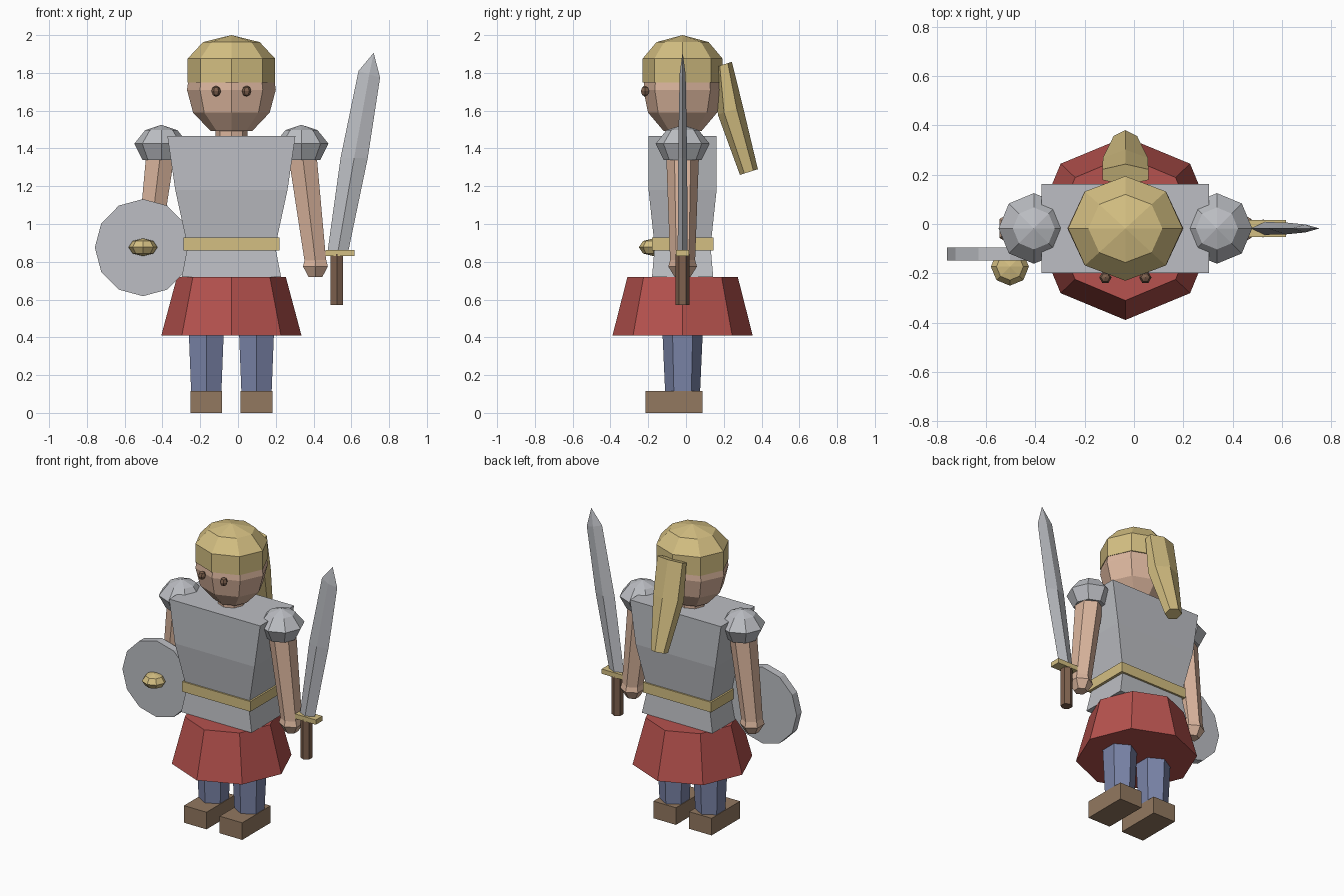
import bpy, bmesh
from math import sin, cos, pi, sqrt
from mathutils import Vector

if "Cube" in bpy.data.objects:
    bpy.data.objects.remove(bpy.data.objects["Cube"])

CX, CY = -0.035, -0.018      # body axis
X, Y, Z = Vector((1, 0, 0)), Vector((0, 1, 0)), Vector((0, 0, 1))


def material(name, rgb):
    lin = [((c / 255 + 0.055) / 1.055) ** 2.4 for c in rgb] + [1]
    m = bpy.data.materials.new(name)
    m.use_nodes = True
    m.diffuse_color = lin
    m.node_tree.nodes["Principled BSDF"].inputs["Base Color"].default_value = lin
    return m


STEEL = material("steel", (188, 190, 195))
GOLD = material("gold", (212, 191, 130))
RED = material("red cloth", (182, 82, 78))
SKIN = material("skin", (220, 182, 158))
BLUE = material("blue cloth", (122, 132, 168))
LEATHER = material("boot leather", (146, 120, 96))
WOOD = material("dark wood", (126, 97, 78))


def ring(center, u, v, n=8, phase=0.0):
    """Polygon of n points around a centre, spanned by half-axes u and v."""
    return [Vector(center) + u * cos(phase + 2 * pi * i / n) + v * sin(phase + 2 * pi * i / n)
            for i in range(n)]


def loft(name, mat, rings):
    """Skin a stack of rings and close both ends."""
    bm = bmesh.new()
    rows = [[bm.verts.new(p) for p in r] for r in rings]
    n = len(rows[0])
    for a, b in zip(rows, rows[1:]):
        for i in range(n):
            j = (i + 1) % n
            bm.faces.new((a[i], a[j], b[j], b[i]))
    bm.faces.new(rows[0])
    bm.faces.new(rows[-1])
    bmesh.ops.remove_doubles(bm, verts=bm.verts, dist=0.0005)
    bmesh.ops.recalc_face_normals(bm, faces=bm.faces)
    me = bpy.data.meshes.new(name)
    bm.to_mesh(me)
    bm.free()
    me.materials.append(mat)
    ob = bpy.data.objects.new(name, me)
    bpy.context.scene.collection.objects.link(ob)
    return ob


def stack(name, mat, x, y, levels, n=8, phase=0.0):
    """Upright part from (z, radius x, radius y) levels."""
    return loft(name, mat, [ring((x, y, z), X * rx, Y * ry, n, phase) for z, rx, ry in levels])


def block(name, mat, x, y, levels):
    """Upright rectangular part from (z, half width, half depth) levels."""
    k = sqrt(2)
    return stack(name, mat, x, y, [(z, a * k, b * k) for z, a, b in levels], 4, pi / 4)


def ball(name, mat, center, rx, ry, rz, n=8, rows=4):
    c = Vector(center)
    return loft(name, mat, [ring(c - Z * rz * cos(pi * i / rows),
                                 X * rx * max(sin(pi * i / rows), 1e-4),
                                 Y * ry * max(sin(pi * i / rows), 1e-4), n)
                            for i in range(rows + 1)])


# Torso, belt, skirt, neck
block("torso", STEEL, CX, CY, [(0.72, 0.263, 0.162), (0.88, 0.232, 0.148),
                               (1.18, 0.297, 0.18), (1.467, 0.339, 0.18)])
block("belt", GOLD, CX, CY, [(0.86, 0.254, 0.163), (0.928, 0.254, 0.163)])
stack("skirt", RED, CX, CY, [(0.41, 0.371, 0.371), (0.72, 0.288, 0.292)])
stack("neck", SKIN, CX, CY, [(1.42, 0.085, 0.085), (1.56, 0.085, 0.085)])

# Head and helmet
stack("head", SKIN, CX, CY, [(1.492, 0.11, 0.1), (1.59, 0.203, 0.183),
                             (1.71, 0.235, 0.208), (1.78, 0.225, 0.2)])
stack("helmet", GOLD, CX, CY, [(1.75, 0.232, 0.212), (1.875, 0.232, 0.212),
                               (1.963, 0.15, 0.138), (2.0, 0.0001, 0.0001)])

# Plume hanging behind the helmet, with a ridge down its back
across = Vector((0, 0.95, 0.3))
loft("plume", GOLD, [ring((CX, y, z), X * w, across * d, 6, pi / 6) for y, z, w, d in
                     ((0.2, 1.845, 0.108, 0.045), (0.235, 1.6, 0.105, 0.07),
                      (0.333, 1.275, 0.055, 0.05))])

# Paired parts
for side, s in (("left", 1), ("right", -1)):
    ball(side + "_eye", WOOD, (CX + s * 0.081, -0.217, 1.703), 0.025, 0.025, 0.029, 6)
    stack(side + "_shoulder_guard", STEEL, CX + s * 0.371, CY,
          [(1.34, 0.1, 0.1), (1.425, 0.143, 0.143), (1.497, 0.085, 0.085),
           (1.525, 0.0001, 0.0001)])
    loft(side + "_arm", SKIN, [ring((CX + s * dx, CY, z), X * r, Y * r, 6, pi / 6)
                               for dx, z, r in ((0.372, 1.4, 0.088), (0.445, 0.8, 0.066))])
    stack(side + "_hand", SKIN, CX + s * 0.445, CY,
          [(0.72, 0.042, 0.042), (0.775, 0.076, 0.076), (0.83, 0.06, 0.06)], 6, pi / 6)
    stack(side + "_leg", BLUE, CX + s * 0.133, CY,
          [(0.1, 0.092, 0.092), (0.7, 0.119, 0.119)], 6, pi / 6)
    block(side + "_boot", LEATHER, CX + s * 0.133, -0.064,
          [(0, 0.084, 0.151), (0.115, 0.084, 0.151)])

# Shield with boss
loft("shield", STEEL, [ring((-0.503, y, 0.875), X * 0.255, Z * 0.257, 12)
                       for y in (-0.148, -0.095)])
ball("shield_boss", GOLD, (-0.503, -0.173, 0.877), 0.077, 0.077, 0.047)

# Sword: grip, guard and a gently curved diamond-section blade
stack("sword_grip", WOOD, 0.523, CY, [(0.572, 0.037, 0.037), (0.84, 0.037, 0.037)], 6, pi / 6)
block("sword_guard", GOLD, 0.54, CY, [(0.83, 0.077, 0.035), (0.862, 0.077, 0.035)])
blade = []
for left, lz, right, rz, t in ((0.475, 0.86, 0.585, 0.86, 0.026), (0.543, 1.35, 0.687, 1.35, 0.024),
                               (0.638, 1.81, 0.752, 1.775, 0.016), (0.717, 1.905, 0.719, 1.904, 0.001)):
    a, b = Vector((left, CY, lz)), Vector((right, CY, rz))
    blade.append(ring((a + b) / 2, (b - a) / 2, Y * t, 4))
loft("sword_blade", STEEL, blade)
